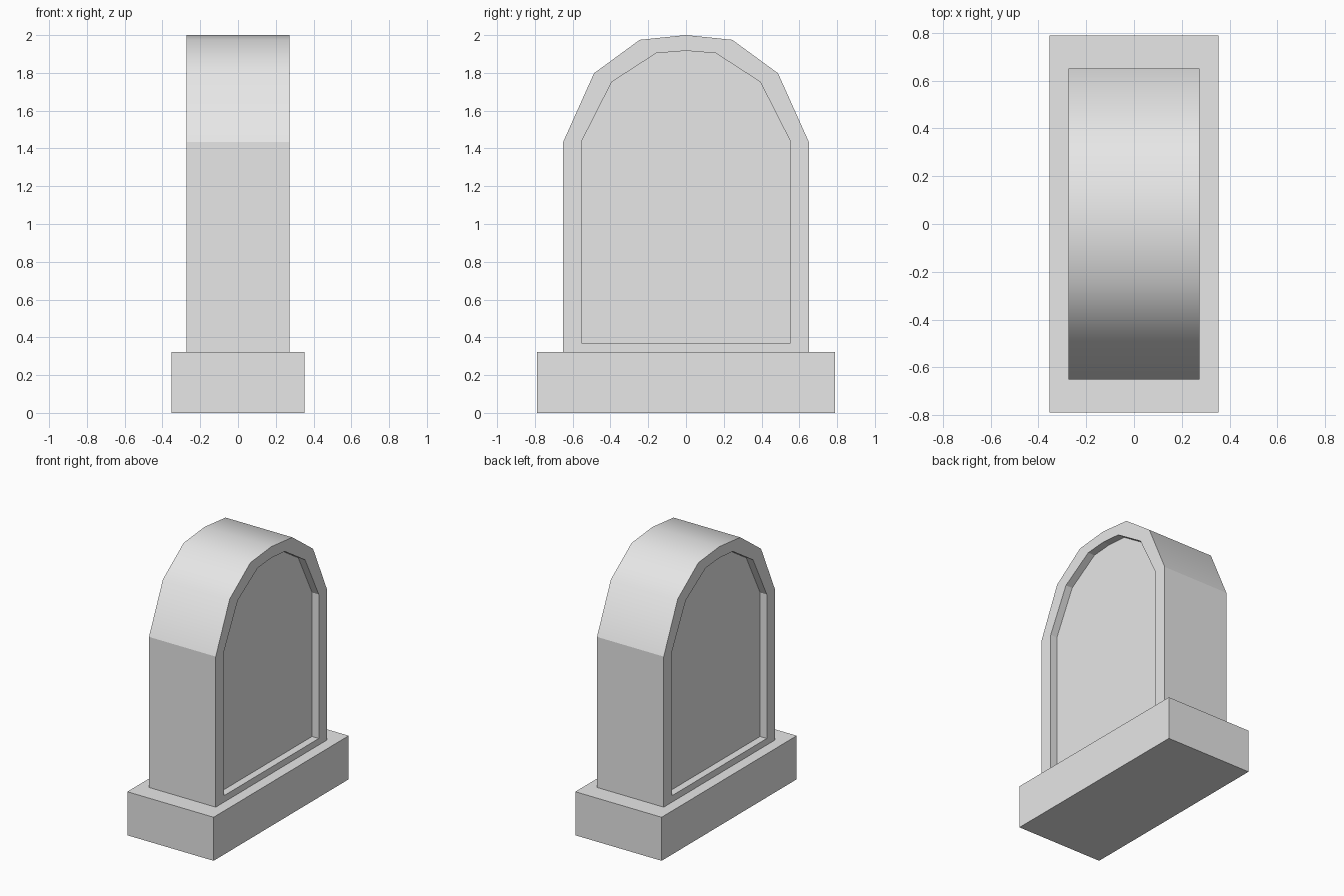
import bpy
import bmesh

cube = bpy.data.objects.get("Cube")
if cube:
    bpy.data.objects.remove(cube, do_unlink=True)

stone = bpy.data.materials.new("pale_grey_stone")
stone.use_nodes = True
GREY = (0.8, 0.8, 0.8, 1)
stone.diffuse_color = GREY
stone.node_tree.nodes["Principled BSDF"].inputs["Base Color"].default_value = GREY


def add_object(name, bm):
    bmesh.ops.recalc_face_normals(bm, faces=bm.faces)
    mesh = bpy.data.meshes.new(name)
    bm.to_mesh(mesh)
    bm.free()
    mesh.materials.append(stone)
    obj = bpy.data.objects.new(name, mesh)
    bpy.context.collection.objects.link(obj)
    return obj


def arch(half, bottom):
    """Closed arched outline from half of its points, mirrored in y."""
    right = [(half[0][0], bottom)] + half
    return right + [(-y, z) for y, z in reversed(right) if y > 0]


# Plinth
bm = bmesh.new()
bmesh.ops.create_cube(bm, size=1)
for v in bm.verts:
    v.co = (v.co.x * 0.706, v.co.y * 1.578, (v.co.z + 0.5) * 0.322)
add_object("plinth", bm)

# Headstone: loft from one recessed panel, over the rim, to the other panel
SPRING = 1.435
outer = arch([(0.65, SPRING), (0.487, 1.798), (0.245, 1.975), (0, 2.0)], 0.322)
inner = arch([(0.554, SPRING), (0.393, 1.752), (0.158, 1.904), (0, 1.917)], 0.37)
HALF, DEPTH = 0.273, 0.055
sections = [(inner, DEPTH - HALF), (inner, -HALF), (outer, -HALF),
            (outer, HALF), (inner, HALF), (inner, HALF - DEPTH)]

bm = bmesh.new()
rings = [[bm.verts.new((x, y, z)) for y, z in outline] for outline, x in sections]
count = len(outer)
for step, (a, b) in enumerate(zip(rings, rings[1:])):
    for i in range(count):
        j = (i + 1) % count
        face = bm.faces.new((a[i], a[j], b[j], b[i]))
        # Only the curved top of the outer shell is smooth
        face.smooth = step == 2 and min(v.co.z for v in face.verts) > SPRING - 0.01
bm.faces.new(rings[0])
bm.faces.new(rings[-1])
for edge in bm.edges:
    edge.smooth = all(f.smooth for f in edge.link_faces)
add_object("headstone", bm)
